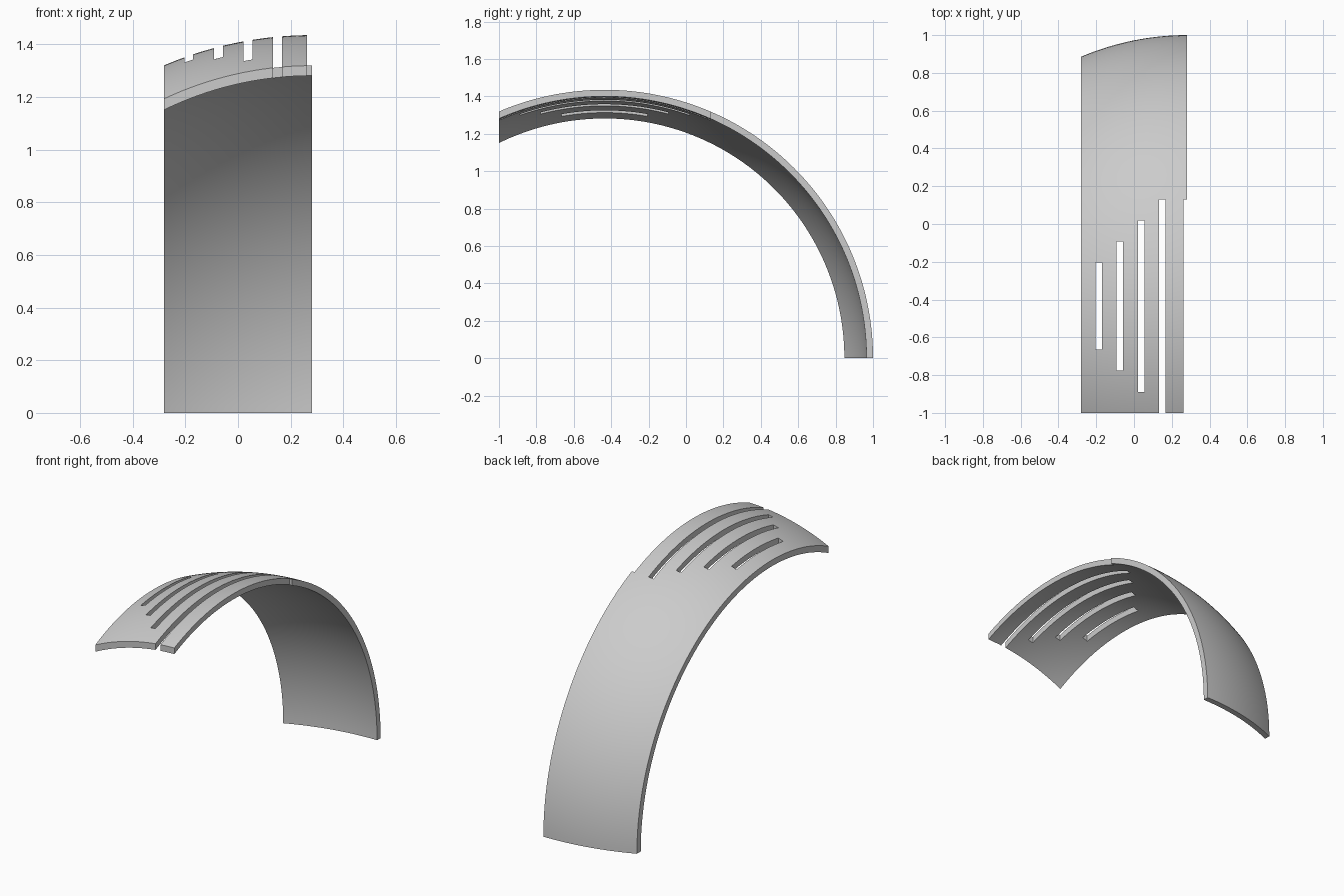
import bpy
import bmesh
from math import sqrt, sin, cos, radians

cube = bpy.data.objects.get("Cube")
if cube:
    bpy.data.objects.remove(cube, do_unlink=True)

HALF_W = 0.2815
CENTRE_Y = -0.435
R_OUT, R_IN = 1.435, 1.40
COLS, ROWS = 24, 100
SWEEP = radians(122)

grey = bpy.data.materials.new("light grey")
grey.use_nodes = True
colour = (0.6, 0.6, 0.6, 1)
grey.diffuse_color = colour
grey.node_tree.nodes["Principled BSDF"].inputs["Base Color"].default_value = colour


def make_object(name, bm):
    bmesh.ops.recalc_face_normals(bm, faces=bm.faces)
    mesh = bpy.data.meshes.new(name)
    bm.to_mesh(mesh)
    bm.free()
    obj = bpy.data.objects.new(name, mesh)
    bpy.context.collection.objects.link(obj)
    return obj


def box(name, x0, x1, y0, y1, z0, z1):
    bm = bmesh.new()
    bmesh.ops.create_cube(bm, size=1)
    for v in bm.verts:
        v.co = ((x0 + x1) / 2 + v.co.x * (x1 - x0),
                (y0 + y1) / 2 + v.co.y * (y1 - y0),
                (z0 + z1) / 2 + v.co.z * (z1 - z0))
    obj = make_object(name, bm)
    obj.hide_render = True
    return obj


# Spherical strip: the sphere is centred on the left edge of the band
bm = bmesh.new()


def skin(radius):
    grid = []
    for i in range(COLS + 1):
        x = -HALF_W + 2 * HALF_W * i / COLS
        r = sqrt(radius ** 2 - (x - HALF_W) ** 2)
        grid.append([bm.verts.new((x, CENTRE_Y + r * cos(SWEEP * j / ROWS),
                                   r * sin(SWEEP * j / ROWS)))
                     for j in range(ROWS + 1)])
    for a, b in zip(grid, grid[1:]):
        for j in range(ROWS):
            bm.faces.new((a[j], b[j], b[j + 1], a[j + 1]))
    return grid


outer, inner = skin(R_OUT), skin(R_IN)

# Rim walls joining the two skins
for i in (0, COLS):
    for j in range(ROWS):
        bm.faces.new((outer[i][j], outer[i][j + 1], inner[i][j + 1], inner[i][j]))
for j in (0, ROWS):
    for i in range(COLS):
        bm.faces.new((outer[i][j], outer[i + 1][j], inner[i + 1][j], inner[i][j]))
band = make_object("curved_band", bm)
band.data.materials.append(grey)

# Cutters: straight front end, growing slots, and a notch along the left edge
cutters = [box("front_end_cutter", -1, 1, -3, -1, -1, 3)]
for k in range(4):
    x = -0.187 + 0.1122 * k
    half = 0.23 + 0.1117 * k
    front = CENTRE_Y - half if k < 3 else -1.2
    cutters.append(box("slot_cutter", x - 0.017, x + 0.017,
                       front, CENTRE_Y + half, 0.9, 1.7))
cutters.append(box("edge_notch_cutter", 0.262, 0.4, -1.2, 0.13, 0.9, 1.7))

for cutter in cutters:
    mod = band.modifiers.new(cutter.name, "BOOLEAN")
    mod.operation = "DIFFERENCE"
    mod.solver = "EXACT"
    mod.object = cutter

# Bake the cuts, then shade smooth with crisp rims
bpy.context.view_layer.update()
graph = bpy.context.evaluated_depsgraph_get()
cut_mesh = bpy.data.meshes.new_from_object(band.evaluated_get(graph))
band.modifiers.clear()
band.data = cut_mesh
band.data.materials.clear()
band.data.materials.append(grey)
for poly in band.data.polygons:
    poly.material_index = 0
for cutter in cutters:
    bpy.data.objects.remove(cutter, do_unlink=True)

bpy.ops.object.select_all(action="DESELECT")
bpy.context.view_layer.objects.active = band
band.select_set(True)
bpy.ops.object.shade_smooth_by_angle(angle=radians(30))
